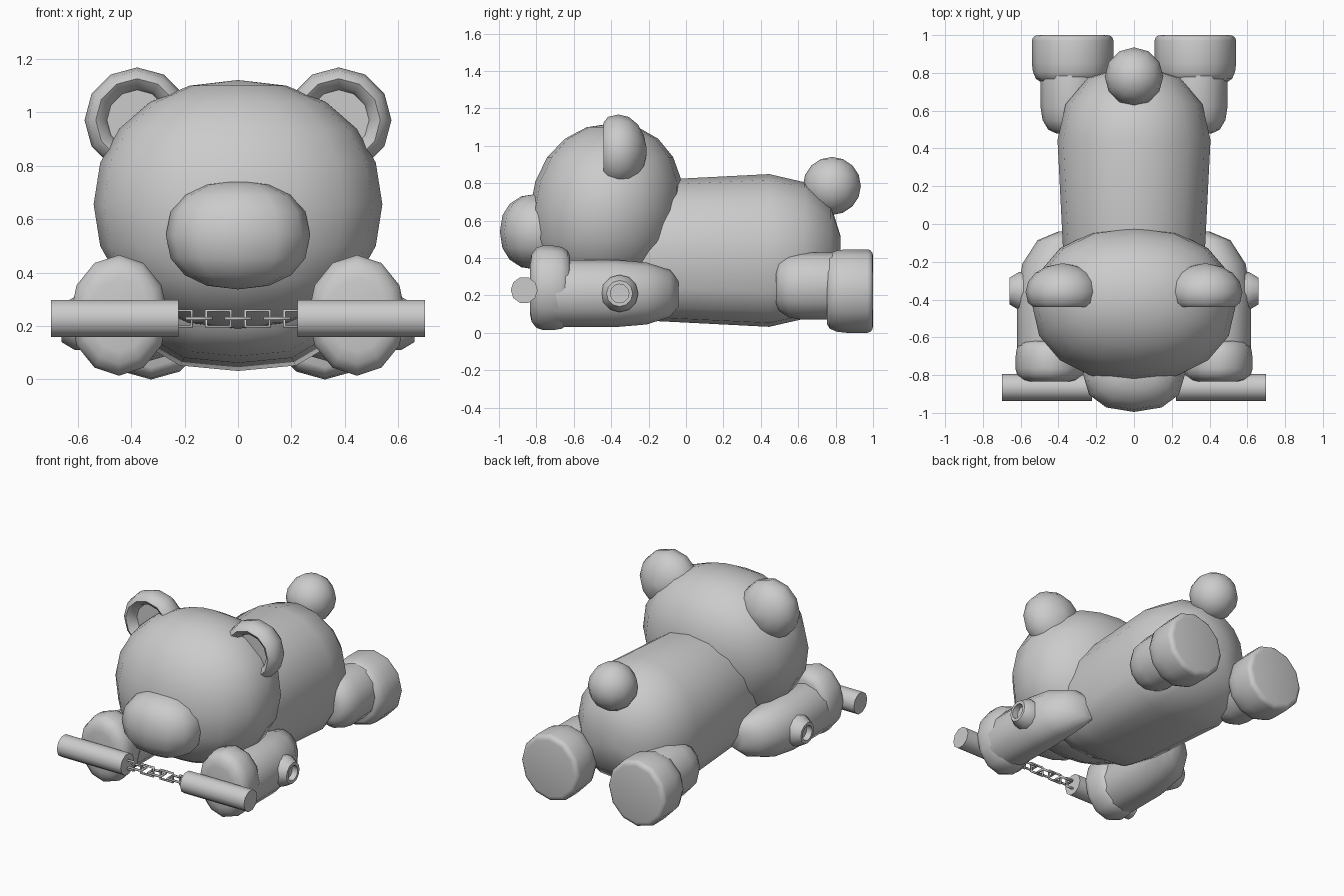
import bpy, bmesh
from math import sin, cos, pi, radians, copysign
from mathutils import Matrix

cube = bpy.data.objects.get("Cube")
if cube:
    bpy.data.objects.remove(cube, do_unlink=True)

X_AXIS, Y_AXIS = range(2)


def power(value, exponent):
    return copysign(abs(value) ** exponent, value)


def smooth(obj, angle):
    bpy.ops.object.select_all(action='DESELECT')
    obj.select_set(True)
    bpy.context.view_layer.objects.active = obj
    bpy.ops.object.shade_smooth_by_angle(angle=radians(angle))


def skin(name, axis, rings, sides=12, belly=1):
    """Join elliptical rings (position, centre, radii); belly < 1 squares the underside."""
    bm = bmesh.new()
    loops = []
    for position, centre, radii in rings:
        loop = []
        for i in range(sides):
            turn = 2 * pi * i / sides
            exponent = belly if 2 * i > sides else 1
            point = [centre[0] + radii[0] * power(cos(turn), exponent),
                     centre[1] + radii[1] * power(sin(turn), exponent)]
            point.insert(axis, position)
            loop.append(bm.verts.new(point))
        loops.append(loop)
    for low, high in zip(loops, loops[1:]):
        for i in range(sides):
            j = (i + 1) % sides
            bm.faces.new((low[i], low[j], high[j], high[i]))
    bm.faces.new(loops[0])
    bm.faces.new(loops[-1])
    bmesh.ops.recalc_face_normals(bm, faces=bm.faces)
    add_object(name, bm, 50)


def add_object(name, bm, angle):
    mesh = bpy.data.meshes.new(name)
    bm.to_mesh(mesh)
    bm.free()
    obj = bpy.data.objects.new(name, mesh)
    bpy.context.collection.objects.link(obj)
    smooth(obj, angle)
    return obj


def rounded_tube(name, span, centre, radii, front, back, grow=1, drift=0, sides=12, belly=1):
    """Tube along y; front and back give each rounding's length and its tip scale."""
    steps = 3
    rings = []
    for (length, tip), end, inward, size, shift in (
            (front, span[0], 1, 1, 0), (back, span[1], -1, grow, drift)):
        part = []
        for i in range(steps + 1):
            turn = pi / 2 * i / steps
            scale = size * (tip + (1 - tip) * sin(turn))
            part.append((end + inward * length * (1 - cos(turn)),
                         (centre[0] + shift * (1 - sin(turn)), centre[1]),
                         (radii[0] * scale, radii[1] * scale)))
        rings += part[::inward]
    skin(name, Y_AXIS, rings, sides, belly)


def ball(name, centre, radii, segments=12, rings=8, lean=0, boxy=1):
    bpy.ops.mesh.primitive_uv_sphere_add(segments=segments, ring_count=rings)
    obj = bpy.context.object
    obj.name = name
    for vert in obj.data.vertices:
        vert.co = [r * power(c, boxy) for r, c in zip(radii, vert.co)]
        vert.co.y += lean * vert.co.z
    obj.location = centre
    smooth(obj, 60)


def ear(name, x):
    """Dish with a round rim in front and a dome behind."""
    rim, tube, face, lip, depth = 0.155, 0.042, -0.36, 0.08, 0.15
    profile = [(rim - tube, face - lip / 4)]
    for i in range(1, 4):
        turn = pi * i / 4
        profile.append((rim - tube * cos(turn), face - lip * sin(turn)))
    for i in range(5):
        turn = pi / 2 * i / 4.2
        profile.append(((rim + tube) * cos(turn), face + depth * sin(turn)))
    skin(name, Y_AXIS, [(y, (x, 0.97), (r, r)) for r, y in profile])


def chain_link(name, x, upright):
    """Flat rectangular frame with a square section."""
    bm = bmesh.new()
    bmesh.ops.create_grid(bm, x_segments=1, y_segments=1, size=1)
    bmesh.ops.transform(bm, matrix=Matrix.Diagonal((0.05, 0.034, 1, 1)), verts=bm.verts)
    hole = bm.faces[:]
    bmesh.ops.inset_individual(bm, faces=hole, thickness=0.012)
    bmesh.ops.delete(bm, geom=hole, context='FACES')
    obj = add_object(name, bm, 30)
    obj.location = (x, *bar_centre)
    if upright:
        obj.rotation_euler.x = pi / 2
    solid = obj.modifiers.new("thickness", 'SOLIDIFY')
    solid.thickness = 0.012
    solid.offset = 0


# Torso, head, snout and tail
rounded_tube("body", (-0.48, 0.825), (0, 0.44), (0.375, 0.378),
             front=(0.33, 0.5), back=(0.38, 0.2), grow=1.08, sides=16, belly=0.65)
ball("head", (0, -0.425, 0.655), (0.54, 0.41, 0.465), segments=16, rings=10,
     lean=0.07, boxy=0.93)
ball("snout", (0, -0.795, 0.54), (0.27, 0.2, 0.203), boxy=0.88)
ball("tail", (0, 0.78, 0.785), (0.155, 0.155, 0.155))

bar_centre = (-0.865, 0.228)
for sign, side in ((1, "left"), (-1, "right")):
    ear(side + "_ear", sign * 0.377)

    # Arm tapering into the shoulder, with a rounded paw
    rounded_tube(side + "_arm", (-0.72, -0.04), (sign * 0.455, 0.21), (0.165, 0.18),
                 front=(0.02, 0.9), back=(0.34, 0.4), drift=sign * -0.12)
    rounded_tube(side + "_paw", (-0.835, -0.62), (sign * 0.445, 0.24), (0.183, 0.226),
                 front=(0.07, 0.6), back=(0.09, 0.75))

    # Hollow stud on the outer arm
    stud = ((0.56, 0.1), (0.61, 0.1), (0.66, 0.07), (0.66, 0.05), (0.62, 0.05))
    skin(side + "_stud", X_AXIS,
         [(sign * x, (-0.355, 0.21), (r, r)) for x, r in stud])

    # Leg with a flat-soled foot
    rounded_tube(side + "_leg", (0.48, 0.82), (sign * 0.33, 0.25), (0.165, 0.18),
                 front=(0.14, 0.5), back=(0.02, 0.9))
    rounded_tube(side + "_foot", (0.755, 1), (sign * 0.325, 0.223), (0.216, 0.223),
                 front=(0.1, 0.8), back=(0.03, 0.85))

    # Grip bar held against the paw
    skin(side + "_bar", X_AXIS,
         [(sign * x, bar_centre, (0.072, 0.072)) for x in (0.222, 0.7)], sides=10)

# Chain between the bars, alternating flat and upright links
for i in range(7):
    chain_link("chain_link_%d" % i, (i - 3) * 0.073, upright=i % 2 == 0)
